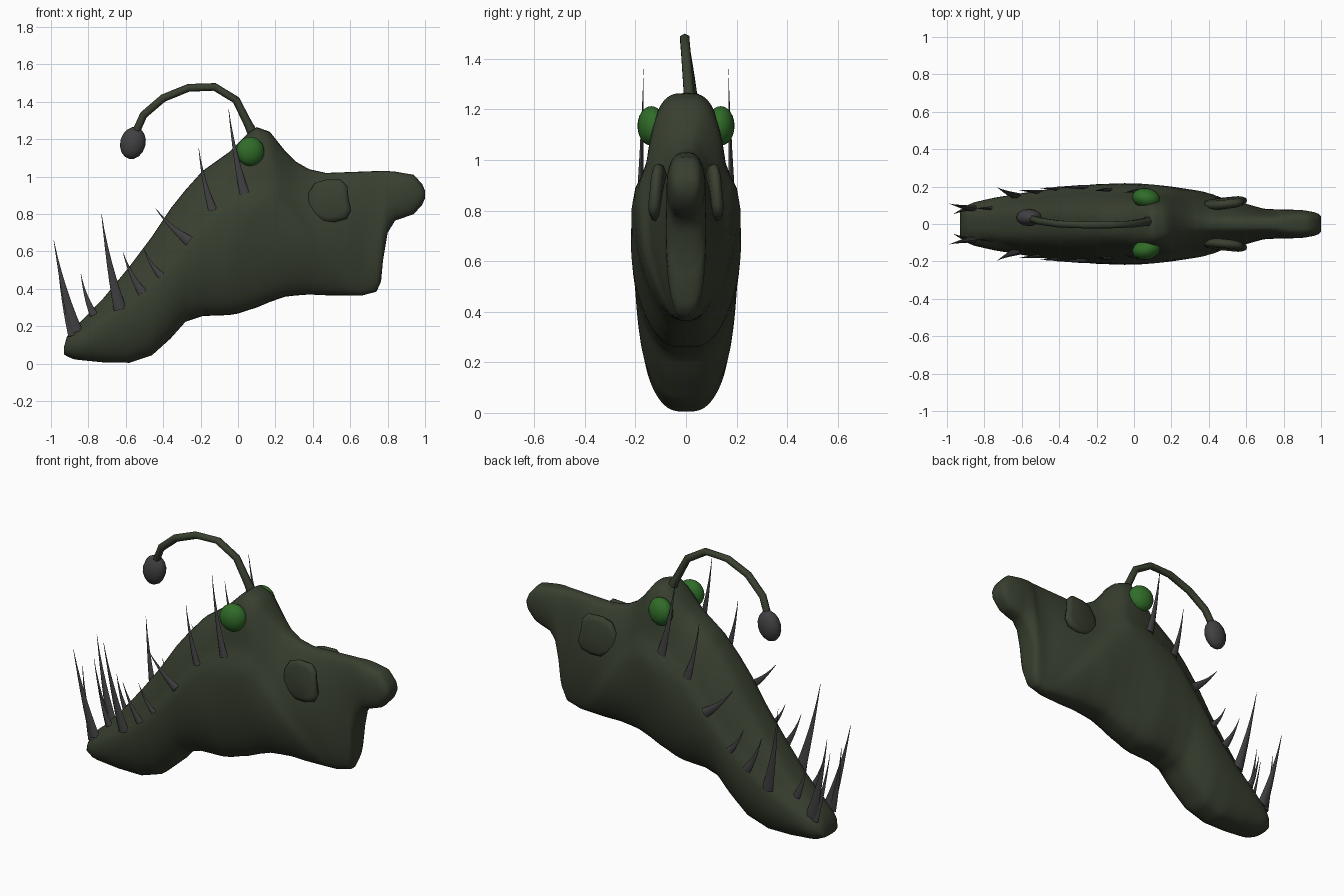
import bpy, bmesh, math
from mathutils import Vector, Matrix


def material(name, rgb):
    m = bpy.data.materials.new(name)
    m.diffuse_color = (*rgb, 1)
    return m


SKIN = material("dark_olive", (0.040, 0.050, 0.029))
BONE = material("charcoal", (0.052, 0.052, 0.055))
GREEN = material("eye_green", (0.030, 0.150, 0.022))


def finish(name, bm, mat, angle=60):
    bmesh.ops.recalc_face_normals(bm, faces=bm.faces)
    me = bpy.data.meshes.new(name)
    bm.to_mesh(me)
    bm.free()
    ob = bpy.data.objects.new(name, me)
    bpy.context.collection.objects.link(ob)
    me.materials.append(mat)
    bpy.ops.object.select_all(action='DESELECT')
    ob.select_set(True)
    bpy.context.view_layer.objects.active = ob
    bpy.ops.object.shade_smooth_by_angle(angle=math.radians(angle))
    return ob


def lerp_table(table, x):
    if x <= table[0][0]:
        return table[0][1:]
    for a, b in zip(table, table[1:]):
        if x <= b[0]:
            f = (x - a[0]) / (b[0] - a[0])
            return tuple(p + (q - p) * f for p, q in zip(a[1:], b[1:]))
    return table[-1][1:]


def skin_rings(bm, rings):
    rows = [[bm.verts.new(p) for p in r] for r in rings]
    n = len(rows[0])
    for a, b in zip(rows, rows[1:]):
        for i in range(n):
            j = (i + 1) % n
            bm.faces.new((a[i], a[j], b[j], b[i]))
    bm.faces.new(rows[0])
    bm.faces.new(rows[-1])


def tube(bm, points, radii, sides, flat=1.0):
    rings = []
    for i, p in enumerate(points):
        d = (points[min(i + 1, len(points) - 1)] - points[max(i - 1, 0)]).normalized()
        u = d.cross(Vector((0, 1, 0))).normalized()
        v = d.cross(u) * flat
        rings.append([p + radii[i] * (math.cos(t) * u + math.sin(t) * v)
                      for t in (math.tau * k / sides for k in range(sides))])
    skin_rings(bm, rings)


# Body outline: x, underside height, top height
OUTLINE = [
    (-0.93, 0.05, 0.09), (-0.915, 0.04, 0.145), (-0.88, 0.025, 0.19), (-0.85, 0.02, 0.215),
    (-0.72, 0.007, 0.35), (-0.58, 0.005, 0.52), (-0.46, 0.045, 0.68), (-0.36, 0.135, 0.83),
    (-0.28, 0.225, 0.93), (-0.19, 0.255, 1.03), (-0.05, 0.26, 1.13), (0.0, 0.268, 1.18),
    (0.05, 0.285, 1.23), (0.1, 0.30, 1.265), (0.17, 0.33, 1.24), (0.25, 0.358, 1.14),
    (0.31, 0.365, 1.08), (0.38, 0.37, 1.04), (0.47, 0.366, 1.02), (0.66, 0.364, 1.027),
    (0.74, 0.385, 1.03), (0.765, 0.44, 1.03), (0.775, 0.55, 1.03), (0.80, 0.70, 1.03),
    (0.84, 0.765, 1.027), (0.94, 0.80, 1.01), (0.985, 0.85, 0.96), (1.0, 0.885, 0.925)]
# Half widths: x, low, middle, high
WIDTHS = [
    (-0.93, 0.04, 0.045, 0.04), (-0.905, 0.07, 0.075, 0.065), (-0.86, 0.085, 0.095, 0.08),
    (-0.75, 0.10, 0.12, 0.105), (-0.58, 0.115, 0.148, 0.125), (-0.4, 0.135, 0.175, 0.13),
    (-0.2, 0.15, 0.193, 0.13), (-0.05, 0.155, 0.198, 0.14), (0.05, 0.15, 0.195, 0.165),
    (0.13, 0.145, 0.188, 0.165), (0.2, 0.135, 0.18, 0.135), (0.3, 0.12, 0.165, 0.09),
    (0.4, 0.105, 0.148, 0.07), (0.5, 0.10, 0.130, 0.07), (0.6, 0.09, 0.107, 0.07),
    (0.7, 0.075, 0.08, 0.07), (0.9, 0.075, 0.075, 0.075),
    (0.98, 0.06, 0.06, 0.06), (1.0, 0.04, 0.04, 0.04)]
# Lip and gill cover edge
LIP = [(-0.93, 0.14), (-0.87, 0.18), (-0.63, 0.31), (-0.42, 0.49), (-0.13, 0.83),
       (0.04, 0.91), (0.13, 0.93), (0.2, 0.92), (0.3, 0.83), (0.42, 0.66), (0.7, 0.3)]


def half_width(x, z):
    zb, zt = lerp_table(OUTLINE, x)
    t = min(max((z - zb) / (zt - zb), 0), 1)
    lo, mid, hi = lerp_table(WIDTHS, x)
    w = lo * (1 - t) * (1 - 2 * t) + 4 * mid * t * (1 - t) + hi * t * (2 * t - 1)
    # upper jaw and brow narrow towards the crown
    if x < 0.3:
        w = min(w, 0.165 + max(0, 1.0 - z) * 0.17)
    s = min(max((lerp_table(LIP, x)[0] - z) / 0.08 + 0.5, 0), 1)
    w += 0.02 * s * s * (3 - 2 * s) * min(1, max(0, (0.75 - x) / 0.4))
    return w * (4 * t * (1 - t)) ** 0.30


bm = bmesh.new()
rings = []
xs = []
for a, b in zip(OUTLINE, OUTLINE[1:]):
    steps = max(1, round((b[0] - a[0]) / 0.025))
    xs += [a[0] + (b[0] - a[0]) * k / steps for k in range(steps)]
for x in xs + [1.0]:
    zb, zt = lerp_table(OUTLINE, x)
    ring = []
    for k in range(56):
        a = math.tau * k / 56
        z = zb + (zt - zb) * (1 - math.cos(a)) / 2
        y = half_width(x, z)
        ring.append((x, 0 if k in (0, 28) else y if k < 28 else -y, z))
    rings.append(ring)
skin_rings(bm, rings)
finish("body", bm, SKIN, 80)

# Teeth: base x, z, tip x, z, root radius, sideways lean
TEETH = [
    (-0.865, 0.17, -0.985, 0.66, 0.034, 0.025), (-0.885, 0.15, -0.965, 0.55, 0.022, -0.03),
    (-0.77, 0.26, -0.84, 0.48, 0.021, 0.0), (-0.63, 0.29, -0.73, 0.80, 0.033, 0.045),
    (-0.51, 0.38, -0.615, 0.595, 0.024, 0.01), (-0.41, 0.47, -0.505, 0.62, 0.019, 0.005),
    (-0.26, 0.655, -0.44, 0.83, 0.027, 0.0), (-0.135, 0.82, -0.21, 1.15, 0.023, -0.005),
    (0.035, 0.91, -0.05, 1.36, 0.025, -0.012)]
for side, label in ((-1, "front"), (1, "back")):
    bm = bmesh.new()
    for bx, bz, tx, tz, r, lean in TEETH:
        y = half_width(bx, bz) - 0.003
        p0, p2 = Vector((bx, side * y, bz)), Vector((tx, side * (y + lean), tz))
        p1 = (p0 + p2) / 2 + Vector((-0.015, 0, -0.015))
        fs = [k / 6 for k in range(7)]
        pts = [p0 * (1 - f) ** 2 + p1 * 2 * f * (1 - f) + p2 * f * f for f in fs]
        tube(bm, pts, [r * (1 - f) ** 1.3 + 0.001 for f in fs], 6, 0.5)
    finish(label + "_teeth", bm, BONE)

# Eyes
for side, label in ((-1, "front"), (1, "back")):
    bm = bmesh.new()
    bmesh.ops.create_uvsphere(
        bm, u_segments=20, v_segments=12, radius=1,
        matrix=Matrix.Translation((0.066, side * 0.137, 1.135))
        @ Matrix.Rotation(side * -0.2, 4, 'Z')
        @ Matrix.Diagonal((0.076, 0.054, 0.078, 1)))
    finish(label + "_eye", bm, GREEN)

# Side fins: rounded pads flaring away from the body
FIN = [(0.365, 0.84), (0.375, 0.91), (0.41, 0.965), (0.47, 0.985), (0.55, 0.985), (0.585, 0.95),
       (0.59, 0.89), (0.605, 0.82), (0.58, 0.775), (0.52, 0.758), (0.46, 0.758), (0.40, 0.79)]
for side, label in ((-1, "front"), (1, "back")):
    bm = bmesh.new()
    rings = []
    for off, scale in ((-0.026, 0.7), (-0.017, 0.93), (0, 1.0), (0.014, 0.94), (0.022, 0.75)):
        rings.append([(0.485 + (x - 0.485) * scale,
                       side * (0.113 + off + 0.08 * (x - 0.485) - 0.06 * (z - 0.875)),
                       0.875 + (z - 0.875) * scale) for x, z in FIN])
    skin_rings(bm, rings)
    finish(label + "_side_fin", bm, SKIN)

# Lure stalk and bulb
bm = bmesh.new()
STALK = [(0.085, 0.015, 1.22), (0.055, 0.01, 1.28), (-0.01, 0, 1.41), (-0.125, -0.005, 1.48),
         (-0.265, -0.005, 1.475), (-0.40, 0.0, 1.42), (-0.505, 0.015, 1.33), (-0.55, 0.03, 1.23)]
tube(bm, [Vector(p) for p in STALK], [0.03, 0.023] + [0.021] * 6, 6)
finish("lure_stalk", bm, SKIN, 70)

bm = bmesh.new()
bmesh.ops.create_uvsphere(
    bm, u_segments=12, v_segments=8, radius=1,
    matrix=Matrix.Translation((-0.562, 0.035, 1.18)) @ Matrix.Rotation(0.25, 4, 'Y')
    @ Matrix.Diagonal((0.068, 0.047, 0.087, 1)))
finish("lure_bulb", bm, BONE)
